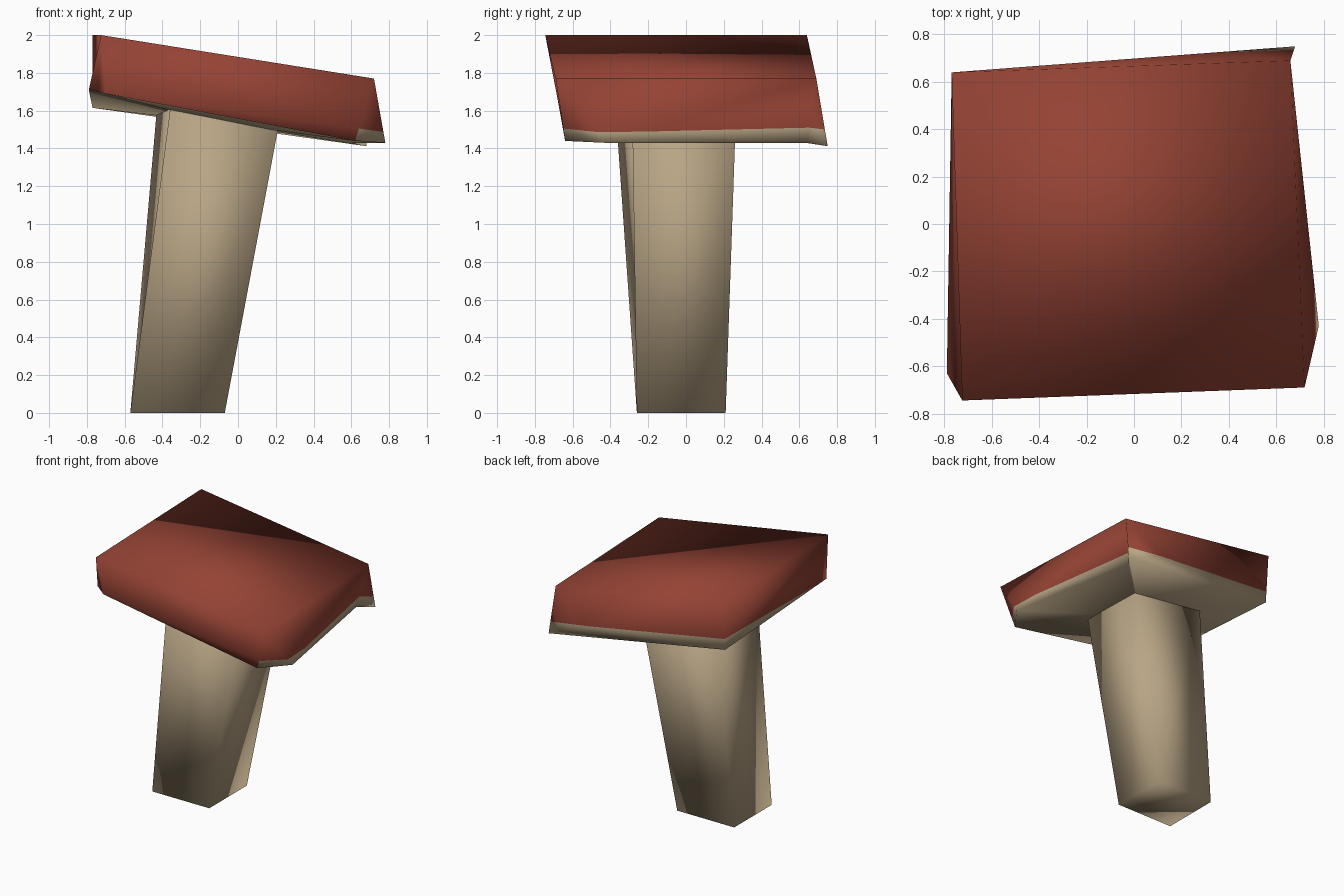
import bpy, bmesh
from mathutils import Vector

if "Cube" in bpy.data.objects:
    bpy.data.objects.remove(bpy.data.objects["Cube"])


def material(name, rgb):
    m = bpy.data.materials.new(name)
    m.diffuse_color = (*rgb, 1)
    m.use_nodes = True
    m.node_tree.nodes["Principled BSDF"].inputs["Base Color"].default_value = m.diffuse_color
    return m


red = material("brick red", (0.30, 0.056, 0.035))
cream = material("pale cream", (0.48, 0.375, 0.235))


def finish(bm, name, mats):
    bmesh.ops.recalc_face_normals(bm, faces=bm.faces)
    for f in bm.faces:
        f.smooth = True
    me = bpy.data.meshes.new(name)
    bm.to_mesh(me)
    bm.free()
    for m in mats:
        me.materials.append(m)
    ob = bpy.data.objects.new(name, me)
    bpy.context.collection.objects.link(ob)
    return ob


# Stem: leaning four-sided post, its top buried in the cap
bm = bmesh.new()
low = [bm.verts.new(p) for p in
       [(-.57, -.26, 0), (-.07, -.26, 0), (-.07, .21, 0), (-.57, .21, 0)]]
top = [bm.verts.new(p) for p in
       [(-.355, -.375, 1.64), (.23, -.285, 1.6), (.23, .265, 1.6), (-.425, .25, 1.66)]]
bm.faces.new(low[::-1])
bm.faces.new(top)
for i in range(4):
    j = (i + 1) % 4
    bm.faces.new((low[i], low[j], top[j], top[i]))
finish(bm, "stem", [cream])

# Cap: tilted slab with a twisted, irregular lower rim
bm = bmesh.new()
pts = dict(
    fl=(-.725, -.745, 2.0), fr=(.72, -.69, 1.77), br=(.66, .69, 1.77), bl=(-.77, .64, 2.0),
    fl1=(-.79, -.63, 1.71), fl2=(-.70, -.685, 1.69), fr1=(.62, -.64, 1.44),
    fr2=(.78, -.43, 1.43), notch=(.59, .64, 1.43), br1=(.68, .75, 1.412),
    bl1=(-.77, .61, 1.615), mid=(-.1, -.05, 1.535))
v = {k: bm.verts.new(p) for k, p in pts.items()}
faces = ["fl fr br bl", "fl fl2 fr1 fr", "fr fr1 fr2", "fr fr2 br", "br fr2 notch",
         "br notch br1", "br br1 bl", "bl br1 bl1", "bl bl1 fl1 fl", "fl fl1 fl2"]
for f in faces:
    bm.faces.new([v[k] for k in f.split()])
# underside fan
rim = ["fl1", "bl1", "br1", "notch", "fr2", "fr1", "fl2"]
for a, b in zip(rim, rim[1:] + rim[:1]):
    bm.faces.new((v[a], v[b], v["mid"]))
bmesh.ops.recalc_face_normals(bm, faces=bm.faces)

# cream lower border, cut along a slanted plane; the front stays red
co, no = Vector((0, 0, 1.595)), Vector((.14, 0, 1))
bmesh.ops.bisect_plane(bm, geom=bm.verts[:] + bm.edges[:] + bm.faces[:],
                       dist=1e-4, plane_co=co, plane_no=no)
for f in bm.faces:
    below = (f.calc_center_median() - co).dot(no) < 0
    under = f.normal.z < -0.6
    front = f.normal.y < -0.9 and f.calc_center_median().y < -0.5
    f.material_index = 1 if under or (below and not front) else 0
finish(bm, "cap", [red, cream])
